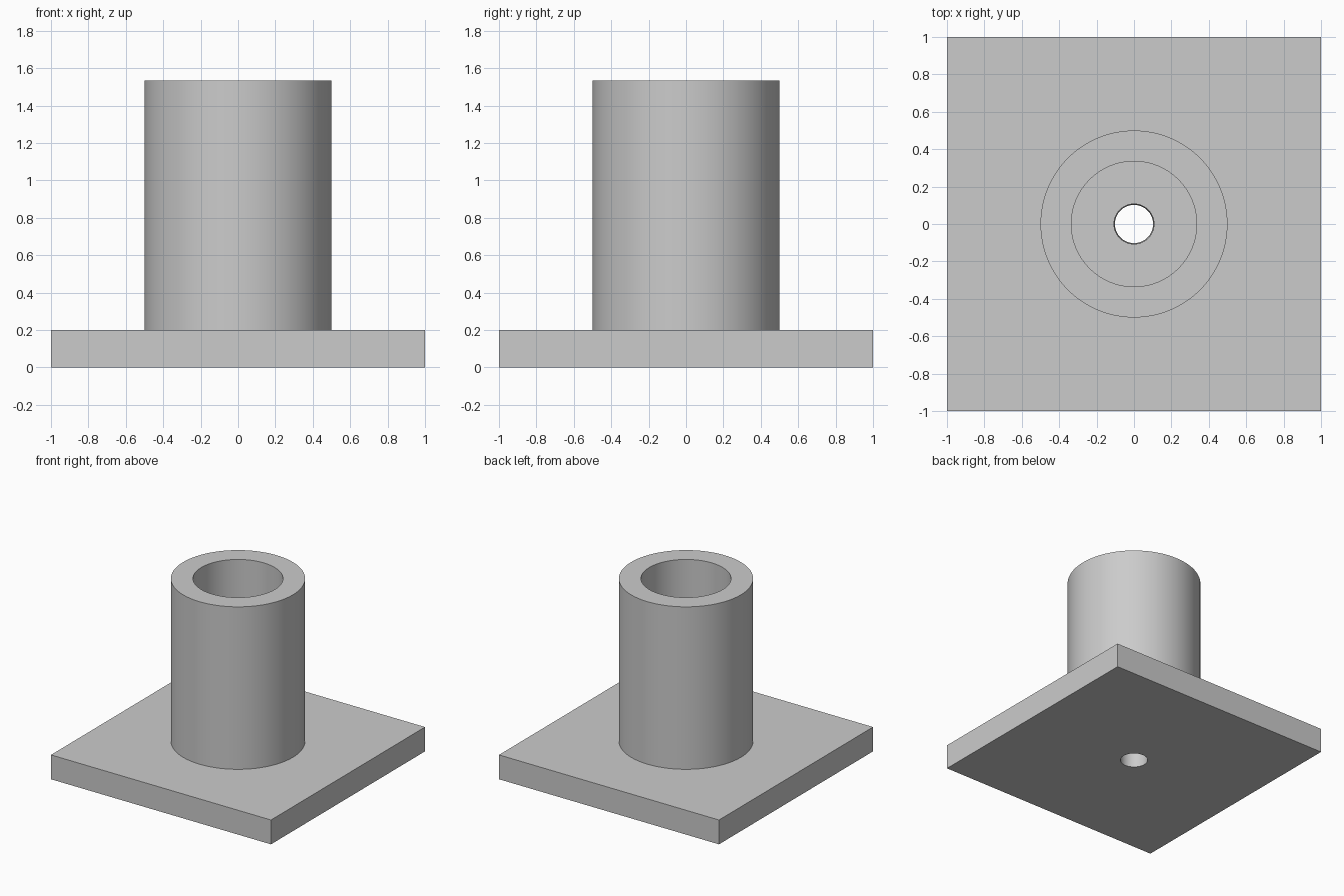
import bpy, bmesh, math

if "Cube" in bpy.data.objects:
    bpy.data.objects.remove(bpy.data.objects["Cube"])

SEGMENTS = 128
HALF, PLATE_TOP, TUBE_TOP = 1.0, 0.2, 1.535
OUTER_R, BORE_R = 0.5, 0.335
HOLE_TOP_R, HOLE_BOTTOM_R = 0.107, 0.102


def ring(bm, size, z, square=False):
    """Ring of vertices, either round or pushed out onto a square."""
    verts = []
    for i in range(SEGMENTS):
        a = 2 * math.pi * i / SEGMENTS
        c, s = math.cos(a), math.sin(a)
        r = size / max(abs(c), abs(s)) if square else size
        verts.append(bm.verts.new((r * c, r * s, z)))
    return verts


grey = bpy.data.materials.new("plain grey")
grey.diffuse_color = (0.6, 0.6, 0.6, 1)
grey.use_nodes = True
grey.node_tree.nodes["Principled BSDF"].inputs["Base Color"].default_value = grey.diffuse_color

# Closed section: drain hole, bore floor, bore, rim, tube wall, square plate
bm = bmesh.new()
rings = [
    ring(bm, HOLE_BOTTOM_R, 0),
    ring(bm, HOLE_TOP_R, PLATE_TOP),
    ring(bm, BORE_R, PLATE_TOP),
    ring(bm, BORE_R, TUBE_TOP),
    ring(bm, OUTER_R, TUBE_TOP),
    ring(bm, OUTER_R, PLATE_TOP),
    ring(bm, HALF, PLATE_TOP, square=True),
    ring(bm, HALF, 0, square=True),
]
for k, a in enumerate(rings):
    b = rings[(k + 1) % len(rings)]
    for i in range(SEGMENTS):
        j = (i + 1) % SEGMENTS
        bm.faces.new((a[i], a[j], b[j], b[i]))
bmesh.ops.recalc_face_normals(bm, faces=bm.faces)

mesh = bpy.data.meshes.new("tube_on_plate")
bm.to_mesh(mesh)
bm.free()
mesh.materials.append(grey)
socket = bpy.data.objects.new("tube_on_plate", mesh)
bpy.context.collection.objects.link(socket)

# Smooth round walls, sharp rims
bpy.context.view_layer.objects.active = socket
socket.select_set(True)
bpy.ops.object.shade_smooth_by_angle(angle=math.radians(30))
